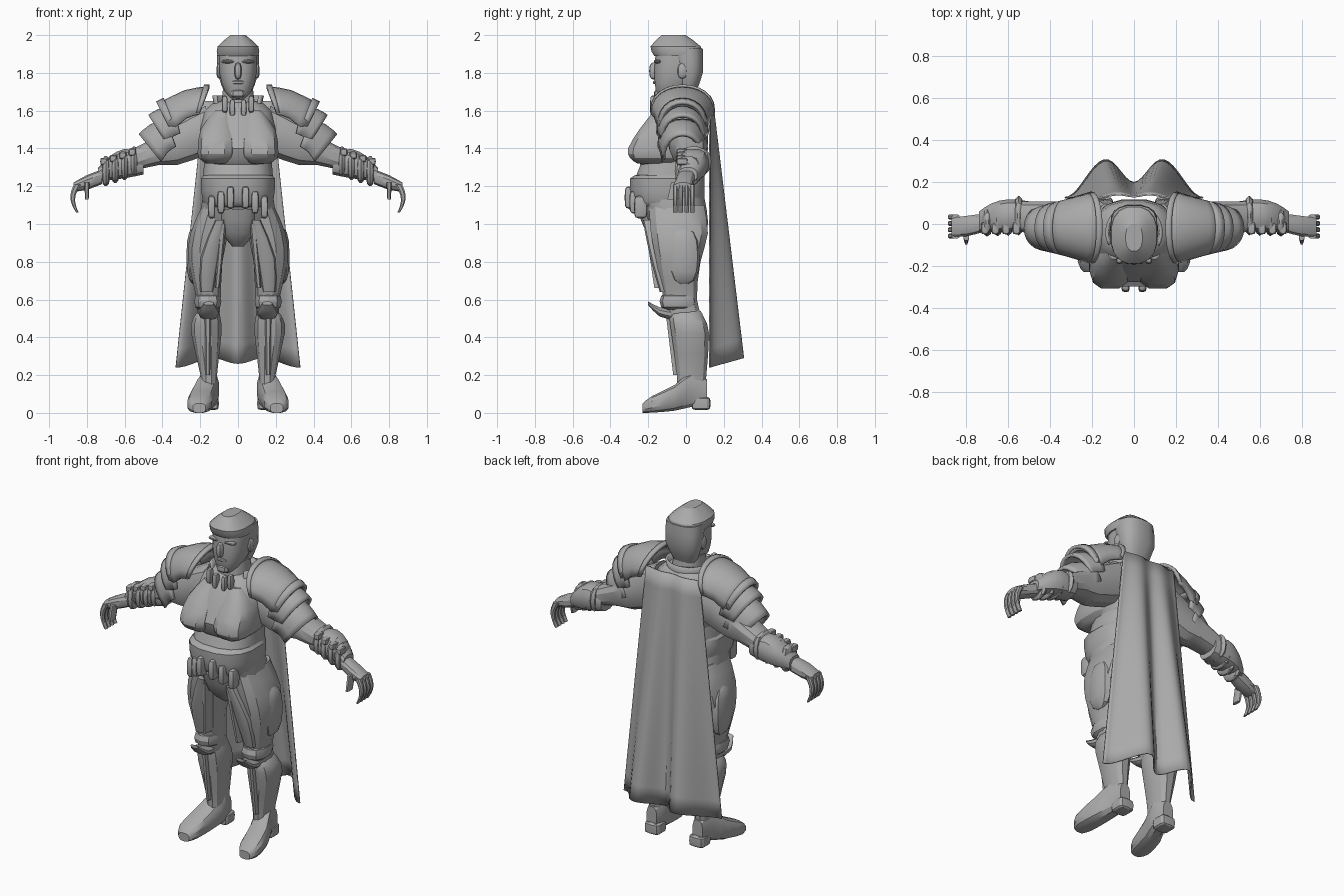
import bpy
import bmesh
from math import sin, cos, pi, copysign
from mathutils import Vector

default_cube = bpy.data.objects.get("Cube")
if default_cube:
    bpy.data.objects.remove(default_cube, do_unlink=True)

# One plain grey covers the whole figure
stone = bpy.data.materials.new("stone_grey")
stone.use_nodes = True
grey = (0.4, 0.4, 0.4, 1)
stone.diffuse_color = grey
stone.node_tree.nodes["Principled BSDF"].inputs["Base Color"].default_value = grey
parts = []
X, Y, Z = range(3)


def skin(name, rows, closed=True, thickness=0, mirror=False):
    """Join rows of points into a surface; closed rows become a capped solid."""
    bm = bmesh.new()
    grid = [[bm.verts.new(point) for point in row] for row in rows]
    count = len(grid[0])
    for low, high in zip(grid, grid[1:]):
        for i in range(count if closed else count - 1):
            j = (i + 1) % count
            bm.faces.new((low[i], low[j], high[j], high[i]))
    if closed:
        bm.faces.new(grid[0])
        bm.faces.new(grid[-1])
    bmesh.ops.recalc_face_normals(bm, faces=bm.faces)
    mesh = bpy.data.meshes.new(name)
    bm.to_mesh(mesh)
    bm.free()
    mesh.materials.append(stone)
    obj = bpy.data.objects.new(name, mesh)
    bpy.context.collection.objects.link(obj)
    if thickness:
        solid = obj.modifiers.new("thickness", 'SOLIDIFY')
        solid.thickness = thickness
        solid.offset = 0
    if mirror:
        obj.modifiers.new("mirror", 'MIRROR')
    parts.append(obj)


def smooth(stations):
    """Add a midpoint on a flowing curve between neighbouring stations."""
    result = [stations[0]]
    for i in range(len(stations) - 1):
        before, after = stations[max(i - 1, 0)], stations[min(i + 2, len(stations) - 1)]
        start, end = stations[i], stations[i + 1]
        middle = tuple((9 * (b + c) - a - d) / 16 for a, b, c, d in zip(before, start, end, after))
        result += [middle, end]
    return result


def ring(axis, at, a_min, a_max, b_min, b_max, sides, power):
    """Rounded outline that fills the given bounds across one axis."""
    first, second = [i for i in range(3) if i != axis]
    points = []
    for k in range(sides):
        angle = 2 * pi * (k + 0.5) / sides
        c, s = cos(angle), sin(angle)
        point = Vector()
        point[axis] = at
        point[first] = (a_min + a_max + (a_max - a_min) * copysign(abs(c) ** power, c)) / 2
        point[second] = (b_min + b_max + (b_max - b_min) * copysign(abs(s) ** power, s)) / 2
        points.append(point)
    return points


def loft(name, axis, stations, mirror=True, sides=12, power=0.8):
    rows = [ring(axis, *station, sides, power) for station in smooth(stations)]
    skin(name, rows, mirror=mirror)


def column(name, stations):
    """Upright centred loft: height, half width, front, back."""
    rows = [(z, -half, half, front, back) for z, half, front, back in stations]
    loft(name, Z, rows, mirror=False, sides=16)


def blob(name, centre, size, mirror=True, power=0.8):
    """Rounded lump with a centre and a full size."""
    x, y, z = centre
    wide, deep, tall = (value / 2 for value in size)
    rows = []
    for k in range(7):
        angle = pi * (k / 6 - 0.5) * 0.9
        height, reach = sin(angle), cos(angle) ** power
        level = z + tall * copysign(abs(height) ** power, height)
        rows.append(ring(Z, level, x - wide * reach, x + wide * reach,
                         y - deep * reach, y + deep * reach, 10, power))
    skin(name, rows, mirror=mirror)


def bar(name, start, end, width):
    """Tapering strip between two points, deeper than it is wide."""
    stations = []
    for (x, y, z), half in ((start, width / 2), (end, width / 3)):
        stations.append((z, x - half, x + half, y - width, y + width))
    loft(name, Z, stations, sides=8)


# Head, hair and face
column("head", [(1.66, .03, -.14, -.08), (1.7, .07, -.16, 0), (1.8, .1, -.17, .07), (1.93, .1, -.16, .07)])
column("hair_top", [(1.89, .11, -.17, .09), (1.94, .11, -.19, .08), (2, .04, -.13, 0)])
column("hair_back", [(1.69, .07, -.04, .05), (1.8, .11, -.05, .09), (1.93, .11, -.1, .09)])
blob("nose", (0, -.17, 1.81), (.04, .05, .09), mirror=False)
blob("mouth", (0, -.16, 1.75), (.07, .03, .02), mirror=False)
blob("chin", (0, -.14, 1.69), (.08, .06, .05), mirror=False)
blob("brow", (.05, -.15, 1.86), (.08, .04, .02))
blob("ear", (.1, -.02, 1.81), (.03, .05, .08))
column("neck", [(1.56, .1, -.14, .07), (1.72, .08, -.12, .05)])

# Collar, open at the throat
collar = []
for height, radius in ((1.58, .14), (1.63, .12), (1.68, .13)):
    sweep = [-.5 + 4.1 * k / 24 for k in range(25)]
    collar.append([(radius * cos(a), radius * sin(a) - .04, height) for a in sweep])
skin("collar", collar, closed=False, thickness=.014)
for x in (.03, .07):
    blob("collar_tab", (x, -.17, 1.6 + x / 2), (.03, .04, .09), power=.5)

# Torso armour
column("chest", [(1.65, .1, -.12, .08), (1.6, .18, -.17, .11), (1.4, .21, -.28, .12), (1.31, .17, -.24, .1)])
loft("breast_plate", Z, [(1.6, .04, .13, -.17, 0), (1.5, .02, .2, -.25, 0), (1.4, .01, .215, -.31, 0),
                         (1.35, .02, .21, -.3, 0), (1.32, .05, .17, -.26, 0)], power=.65)
column("abdomen", [(1.35, .18, -.23, .1), (1.22, .19, -.28, .1)])
column("waist_plate", [(1.26, .17, -.25, .09), (1.24, .2, -.3, .1), (1.12, .19, -.29, .1), (1.09, .17, -.26, .09)])
column("hips", [(1.14, .19, -.27, .1), (1, .2, -.2, .12), (.92, .12, -.15, .08)])
column("groin_guard", [(1.08, .1, -.26, -.1), (.95, .08, -.21, -.1), (.88, .03, -.14, -.05)])
for x in (.04, .09, .14):
    blob("belt_pouch", (x, x / 2 - .31, 1.16 - x / 2), (.04, .07, .12), power=.5)

# Legs and thigh plates
loft("leg", Z, [(1.1, .05, .19, -.2, .1), (.95, .05, .255, -.19, .12), (.8, .08, .265, -.16, .08),
                (.6, .09, .22, -.12, .06), (.47, .1, .22, -.08, .1)])
loft("thigh_plate", Z, [(1.02, .07, .12, -.23, -.15), (.82, .1, .2, -.19, -.08),
                        (.64, .13, .2, -.14, -.05)], power=.6)
bar("thigh_ridge", (.08, -.18, 1), (.11, -.13, .66), .04)
blob("side_plate", (.23, -.01, .83), (.09, .17, .3))

# Knee guards, shin armour and boots
blob("knee_pad", (.16, -.04, .59), (.15, .2, .11))
loft("knee_flap", Y, [(-.06, .11, .2, .49, .55), (-.14, .1, .21, .51, .56), (-.2, .13, .18, .57, .59)])
loft("greave", Z, [(.54, .1, .21, -.08, .08), (.5, .09, .24, -.09, .1), (.42, .085, .25, -.08, .125),
                   (.2, .11, .2, -.05, .11), (.1, .11, .2, -.05, .1)])
bar("shin_ridge", (.16, -.07, .53), (.16, -.03, .2), .04)
loft("boot", Y, [(-.23, .17, .24, 0, .05), (-.18, .14, .27, 0, .09), (-.06, .12, .25, .01, .15),
                 (.03, .1, .21, .03, .22), (.11, .12, .19, .04, .18)], power=.7)
blob("boot_heel", (.15, .08, .05), (.1, .1, .07), power=.4)

# Arms, cuffs and hands
loft("upper_arm", X, [(.17, -.1, .11, 1.36, 1.63), (.32, -.09, .11, 1.31, 1.55),
                      (.42, -.06, .11, 1.31, 1.47), (.6, -.03, .11, 1.27, 1.38)])
loft("forearm_cuff", X, [(.5, -.03, .11, 1.26, 1.38), (.6, -.04, .12, 1.24, 1.4),
                         (.68, -.04, .1, 1.23, 1.36), (.74, -.04, .06, 1.22, 1.3)])
for k in range(4):
    shift = k * .05
    blob("cuff_band", (.55 + shift, .04 - shift / 5, 1.33 - shift / 3), (.05, .19 - shift / 3, .16))
    blob("cuff_stud", (.56 + shift, -.02, 1.38 - shift / 3), (.04, .06, .04), power=.5)
loft("hand", X, [(.72, -.04, .05, 1.21, 1.29), (.8, -.06, .04, 1.18, 1.26), (.87, -.06, .03, 1.17, 1.22)])
for finger in range(4):
    y = finger * .03 - .07
    stations = []
    for k in range(5):
        bend = k / 4
        middle, half = .85 + .025 * sin(pi * bend), .02 - .013 * bend
        stations.append((1.21 - .15 * bend, middle - half, middle + half, y, y + .026))
    loft("finger", Z, stations, sides=8)
bar("thumb", (.8, -.05, 1.22), (.8, -.07, 1.13), .03)


def shoulder_shell(name, crest):
    """Arched plate under a crest line; its rims drop and tuck in further out."""
    rows = []
    for x, z in smooth(crest):
        tuck, depth = .12 - .45 * x, .19 - .17 * x
        row = []
        for k in range(13):
            angle = pi * (k / 12 - .5)
            fall = 1 - abs(cos(angle)) ** .8
            row.append((x + tuck * fall, depth * sin(angle) - .018, z - .14 * fall))
        rows.append(row)
    skin(name, rows, closed=False, thickness=.018, mirror=True)


# Layered shoulder armour
shoulder_shell("pauldron", [(.16, 1.72), (.28, 1.7), (.42, 1.63)])
shoulder_shell("pauldron_inner_rim", [(.15, 1.73), (.18, 1.73)])
shoulder_shell("pauldron_outer_rim", [(.39, 1.66), (.43, 1.64)])
shoulder_shell("upper_lame", [(.34, 1.62), (.42, 1.6), (.47, 1.57)])
shoulder_shell("lower_lame", [(.38, 1.55), (.46, 1.52), (.52, 1.47)])

# Cape with two deep folds that open toward the hem
cape = []
for step in range(15):
    fall = step / 14
    row = []
    for k in range(33):
        across = k / 16 - 1
        side = abs(across)
        if side > .4:
            fold = .5 + .5 * cos(pi * (side - .4) / .6)
        else:
            fold = .7 - .3 * cos(pi * side / .4)
        hem = .24 + .05 * fold
        row.append((across * (.18 + .15 * fall), .125 + (.015 + .165 * fall) * fold, 1.65 + (hem - 1.65) * fall))
    cape.append(row)
skin("cape", cape, closed=False, thickness=.008)

# Soft shading with crisp armour edges
bpy.ops.object.select_all(action='DESELECT')
for part in parts:
    part.select_set(True)
bpy.context.view_layer.objects.active = parts[0]
bpy.ops.object.shade_smooth_by_angle(angle=pi / 6)
